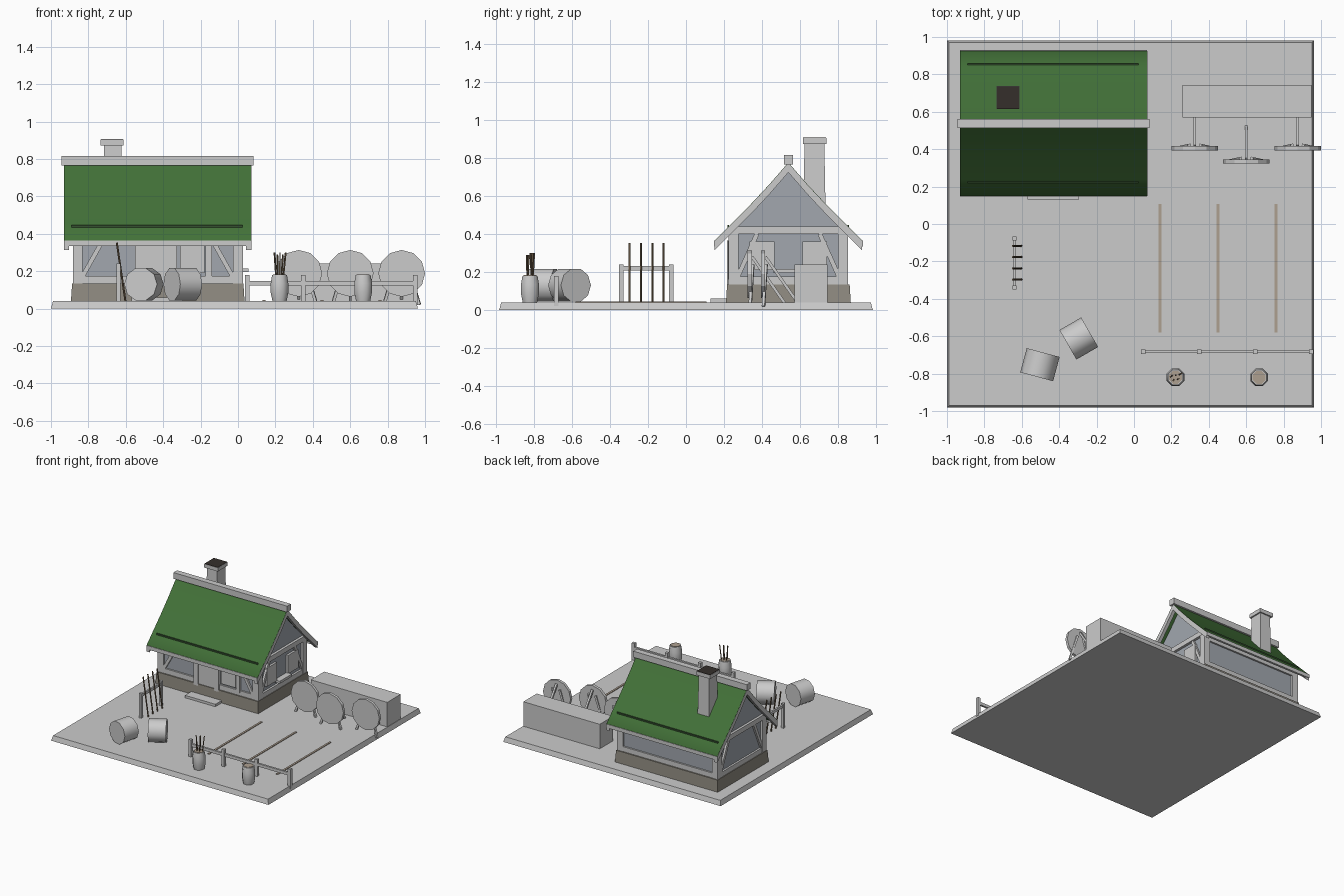
import bpy, bmesh, math
from mathutils import Vector

if "Cube" in bpy.data.objects:
    bpy.data.objects.remove(bpy.data.objects["Cube"])

def mat(name, r, g, b):
    m = bpy.data.materials.new(name)
    m.diffuse_color = (r, g, b, 1)
    m.use_nodes = True
    m.node_tree.nodes["Principled BSDF"].inputs["Base Color"].default_value = m.diffuse_color
    return m

GREEN = mat("roof_green", 0.055, 0.165, 0.04)
STONE = mat("stone", 0.28, 0.26, 0.22)
PLASTER = mat("plaster", 0.36, 0.39, 0.43)
DARK = mat("soot", 0.035, 0.028, 0.024)
LINE = mat("batten_green", 0.035, 0.08, 0.03)
WOOD = mat("wood", 0.18, 0.13, 0.08)
TAN = mat("tan", 0.42, 0.35, 0.28)

def shade(ob, angle):
    bpy.ops.object.select_all(action='DESELECT')
    ob.select_set(True)
    bpy.context.view_layer.objects.active = ob
    bpy.ops.object.shade_smooth_by_angle(angle=math.radians(angle))

def finish(name, bm, m=None, smooth=None):
    bmesh.ops.recalc_face_normals(bm, faces=bm.faces)
    me = bpy.data.meshes.new(name)
    bm.to_mesh(me)
    bm.free()
    ob = bpy.data.objects.new(name, me)
    bpy.context.collection.objects.link(ob)
    if m:
        me.materials.append(m)
    if smooth:
        shade(ob, smooth)
    return ob

def box(name, x0, x1, y0, y1, z0, z1, m=None, taper=0.0):
    """Box from bounds; taper insets the top edge."""
    bm = bmesh.new()
    bmesh.ops.create_cube(bm, size=1)
    for v in bm.verts:
        t = taper if v.co.z > 0 else 0
        v.co = ((x0 + t if v.co.x < 0 else x1 - t),
                (y0 + t if v.co.y < 0 else y1 - t),
                (z0 if v.co.z < 0 else z1))
    return finish(name, bm, m)

def lathe(name, a, axis, rings, sides, m=None, smooth=None, spin=0.0):
    """Capped rings of (distance, radius) along an axis starting at a."""
    bm = bmesh.new()
    q = Vector(axis).to_track_quat('Z', 'Y')
    loops = []
    for d, r in rings:
        loops.append([bm.verts.new(Vector(a) + q @ Vector((
            r * math.cos(spin + math.tau * i / sides),
            r * math.sin(spin + math.tau * i / sides), d))) for i in range(sides)])
    for lo, hi in zip(loops, loops[1:]):
        for i in range(sides):
            j = (i + 1) % sides
            bm.faces.new((lo[i], lo[j], hi[j], hi[i]))
    bm.faces.new(loops[0])
    bm.faces.new(loops[-1])
    return finish(name, bm, m, smooth)

def stick(name, a, b, r, sides=4, m=None):
    d = Vector(b) - Vector(a)
    return lathe(name, a, d, [(0, r), (d.length, r)], sides, m, spin=math.pi / 4)

def extrude_x(name, pts, x0, x1, m=None, smooth=None):
    """Closed (y, z) profile extruded along x."""
    bm = bmesh.new()
    f = bm.faces.new([bm.verts.new((x0, y, z)) for y, z in pts])
    new = bmesh.ops.extrude_face_region(bm, geom=[f])['geom']
    bmesh.ops.translate(bm, vec=(x1 - x0, 0, 0),
                        verts=[v for v in new if isinstance(v, bmesh.types.BMVert)])
    return finish(name, bm, m, smooth)

# Ground slab
box("ground_slab", -1, 0.962, -0.982, 0.982, 0, 0.04, taper=0.011)

# Roof outline: (distance from ridge, height), slightly flared
CX, CY = -0.43, 0.538
prof = [(0.388, 0.365), (0.30, 0.453), (0.20, 0.553), (0.10, 0.66), (0.0, 0.775)]

def outline(drop, pts=prof):
    left = [(CY - d, z - drop) for d, z in pts]
    return left + [(CY + d, z - drop) for d, z in pts[-2::-1]]

# House: foundation and gabled wall block reaching the roof underside
box("foundation", -0.893, 0.035, 0.21, 0.866, 0.04, 0.135, STONE, 0.006)
wall_top = outline(0.025, [(0.298, 0.455)] + prof[2:])
extrude_x("walls", [(0.24, 0.13)] + wall_top + [(0.836, 0.13)], -0.865, 0.007, PLASTER)

# Timber frame: posts, sills, plates and braces
for x in (-0.857, 0.0):
    s = 1 if x > CX else -1
    out = x + s * 0.012
    for y in (0.25, 0.826):
        box("corner_post", x - 0.026, x + 0.026, y - 0.026, y + 0.026, 0.13, 0.405)
    box("gable_sill", out - 0.012, out + 0.012, 0.24, 0.836, 0.135, 0.175)
    box("gable_beam", out - 0.016, out + 0.016, 0.23, 0.846, 0.40, 0.44)
    for t in (-1, 1):
        stick("gable_brace", (out, CY + t * 0.27, 0.165), (out, CY + t * 0.165, 0.40), 0.017)
for y, s in ((0.25, -1), (0.826, 1)):
    out = y + s * 0.012
    box("long_sill", -0.86, 0.0, out - 0.012, out + 0.012, 0.135, 0.175)
    box("long_plate", -0.86, 0.0, out - 0.014, out + 0.012, 0.355, 0.40)
    if s < 0:
        for t in (-1, 1):
            stick("front_brace", (CX + t * 0.405, out, 0.165), (CX + t * 0.29, out, 0.37), 0.017)

# Door, front window and step
box("door", -0.52, -0.355, 0.222, 0.25, 0.10, 0.36)
for x in (-0.53, -0.345):
    box("door_post", x - 0.02, x + 0.02, 0.215, 0.25, 0.12, 0.365)
box("door_step", -0.57, -0.295, 0.13, 0.215, 0.035, 0.06)
box("front_shutter", -0.31, -0.18, 0.222, 0.25, 0.19, 0.36)
box("front_post", -0.175, -0.14, 0.222, 0.25, 0.16, 0.365)

# Gable window with shutters and sill
for t in (-1, 1):
    y = CY + t * 0.138
    box("window_shutter", 0.0, 0.025, y - 0.065, y + 0.065, 0.21, 0.36)
box("window_sill", 0.0, 0.055, 0.46, 0.616, 0.195, 0.215)

# Curved roof slab, grey rake boards and eaves boards
extrude_x("roof", outline(0) + outline(0.028)[::-1], -0.93, 0.07, GREEN, smooth=60)
for x in (-0.928, 0.046):
    extrude_x("rake_board", outline(0.003) + outline(0.052)[::-1], x - 0.003, x + 0.025)
for t in (-1, 1):
    y = CY + t * 0.383
    box("eaves_board", -0.93, 0.07, y - 0.009, y + 0.009, 0.335, 0.365)
    y = CY + t * 0.315
    box("roof_batten", -0.89, 0.025, y - 0.004, y + 0.004, 0.43, 0.446, LINE)
box("ridge_beam", -0.943, 0.083, CY - 0.024, CY + 0.024, 0.765, 0.815)

# Chimney
box("chimney", -0.724, -0.616, 0.615, 0.735, 0.45, 0.875, taper=0.008)
box("chimney_cap", -0.735, -0.612, 0.614, 0.738, 0.873, 0.903)
box("chimney_mouth", -0.733, -0.614, 0.616, 0.736, 0.90, 0.906, DARK)

# Archery backstop and three targets on tripod legs
box("backstop", 0.258, 0.948, 0.57, 0.743, 0.04, 0.24)
for x, y in ((0.325, 0.405), (0.60, 0.335), (0.875, 0.405)):
    lathe("target_disc", (x, y - 0.011, 0.188), (0, 1, 0), [(0, 0.125), (0.022, 0.125)], 12)
    stick("target_back_leg", (x, y + 0.012, 0.28), (x, y + 0.195, 0.02), 0.011)
    for t in (-1, 1):
        stick("target_front_leg", (x + t * 0.03, y + 0.016, 0.24),
              (x + t * 0.095, y + 0.002, 0.02), 0.011)

# Shooting lanes
for x in (0.138, 0.448, 0.758):
    box("lane_strip", x - 0.008, x + 0.008, -0.58, 0.107, 0.036, 0.045, TAN)

# Firing-line fence
for i in range(4):
    x = 0.05 + 0.299 * i
    box("fence_post", x - 0.012, x + 0.012, -0.694, -0.67, 0.02, 0.178)
box("fence_rail", 0.05, 0.947, -0.69, -0.674, 0.122, 0.146)

# Quiver barrels, the first one holding arrows
for x in (0.222, 0.669):
    lathe("barrel", (x, -0.82, 0.04), (0, 0, 1),
          [(0, 0.041), (0.045, 0.051), (0.095, 0.051), (0.14, 0.043)], 8, smooth=50,
          spin=math.pi / 8)
    lathe("barrel_lid", (x, -0.82, 0.17), (0, 0, 1), [(0, 0.037), (0.013, 0.037)], 8, TAN,
          spin=math.pi / 8)
for i in range(5):
    t = (i - 2) / 2
    y = -0.82 + 0.012 * (-1) ** i
    stick("arrow", (0.222 + t * 0.015, y, 0.12),
          (0.225 + t * 0.03, y + 0.01 * t, 0.30 - 0.01 * (i % 2)), 0.005, 4, WOOD)

# Straw bales lying on their sides
for x, y, ax in ((-0.503, -0.752, (-0.26, -0.966, 0)), (-0.295, -0.612, (0.87, 0.5, 0))):
    a = Vector((x, y, 0.13)) - Vector(ax) * 0.067
    lathe("straw_bale", a, ax, [(0, 0.091), (0.134, 0.091)], 10, smooth=40)

# Spear rack
for y in (-0.34, -0.078):
    box("rack_post", -0.65, -0.628, y - 0.011, y + 0.011, 0.035, 0.24)
box("rack_rail", -0.646, -0.632, -0.34, -0.078, 0.208, 0.23)
for i in range(4):
    y = -0.297 + 0.06 * i
    stick("spear", (-0.602, y, 0.04), (-0.648, y, 0.352), 0.0055, 6, WOOD)
